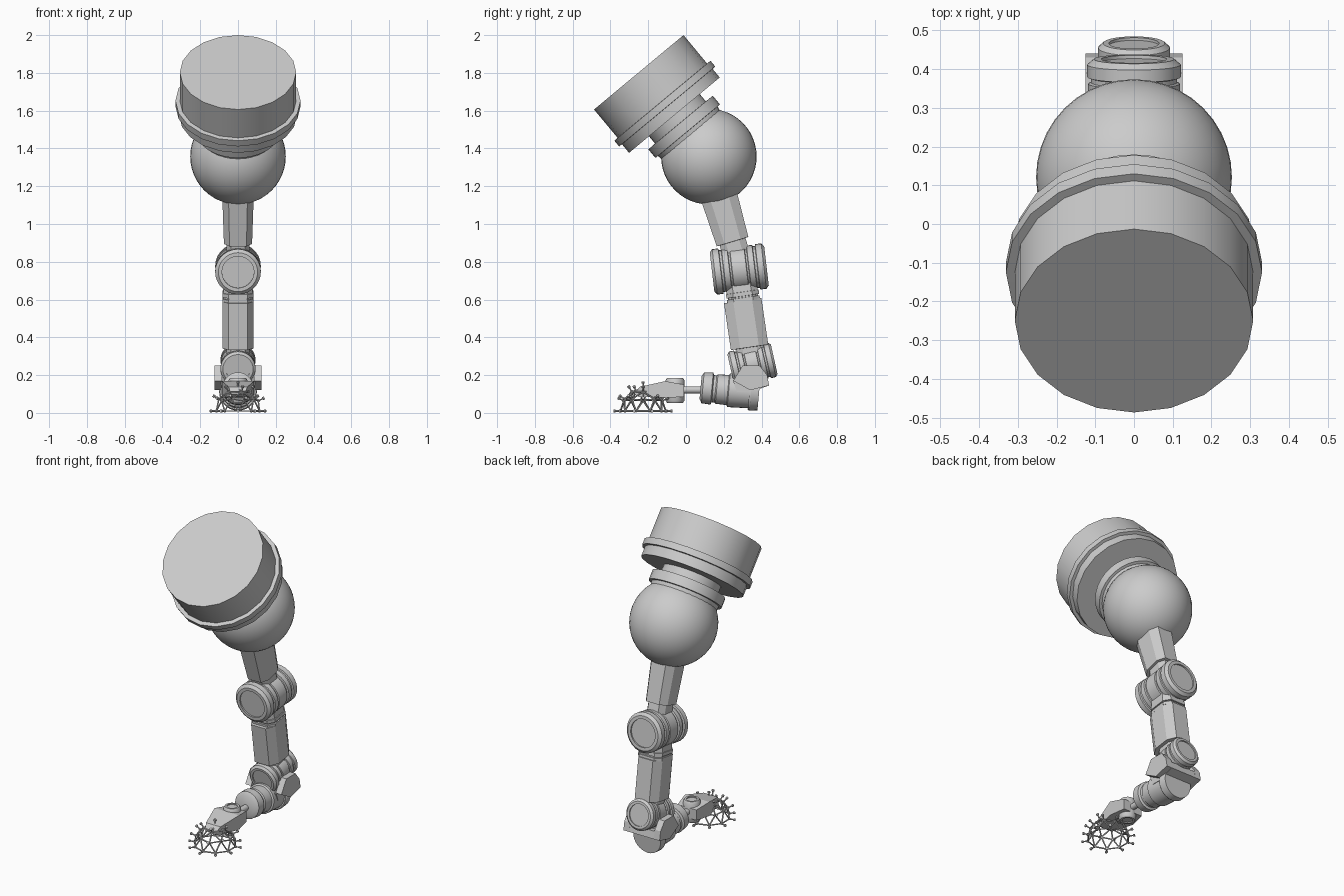
import bpy, bmesh, math
from mathutils import Vector

if "Cube" in bpy.data.objects:
    bpy.data.objects.remove(bpy.data.objects["Cube"])


def finish(name, bm, angle=35):
    bmesh.ops.recalc_face_normals(bm, faces=bm.faces)
    me = bpy.data.meshes.new(name)
    bm.to_mesh(me)
    bm.free()
    for p in me.polygons:
        p.use_smooth = True
    me.set_sharp_from_angle(angle=math.radians(angle))
    ob = bpy.data.objects.new(name, me)
    bpy.context.collection.objects.link(ob)
    return ob


def circle(n):
    return [(math.sin(2 * math.pi * i / n), math.cos(2 * math.pi * i / n)) for i in range(n)]


def octagon(w, h, c):
    return [(w, c), (c, h), (-c, h), (-w, c), (-w, -c), (-c, -h), (c, -h), (w, -c)]


def sweep(bm, origin, axis, section, stations):
    """Loft a section along an axis; stations are (distance, scale)."""
    o, a = Vector(origin), Vector(axis).normalized()
    ref = Vector((1, 0, 0)) if abs(a.x) < 0.9 else Vector((0, 0, 1))
    u = (ref - a * ref.dot(a)).normalized()
    v = a.cross(u)
    rings = [[bm.verts.new(o + a * d + (u * x + v * y) * s) for x, y in section]
             for d, s in stations]
    n = len(section)
    for r0, r1 in zip(rings, rings[1:]):
        for i in range(n):
            bm.faces.new((r0[i], r0[(i + 1) % n], r1[(i + 1) % n], r1[i]))
    bm.faces.new(rings[0][::-1])
    bm.faces.new(rings[-1])


def part(name, origin, axis, section, stations, angle=35):
    bm = bmesh.new()
    sweep(bm, origin, axis, section, stations)
    return finish(name, bm, angle)


def plate(name, pts, x_out, x_in=None):
    """Side profile of (y, z) points spanning two x positions (per-point outer width)."""
    bm = bmesh.new()
    outs = x_out if isinstance(x_out, list) else [x_out] * len(pts)
    ins = [-x for x in outs] if x_in is None else [x_in] * len(pts)
    a = [bm.verts.new((x, y, z)) for x, (y, z) in zip(outs, pts)]
    b = [bm.verts.new((x, y, z)) for x, (y, z) in zip(ins, pts)]
    n = len(pts)
    bm.faces.new(a)
    bm.faces.new(b[::-1])
    for i in range(n):
        bm.faces.new((a[i], b[i], b[(i + 1) % n], a[(i + 1) % n]))
    return finish(name, bm, 5)


# Base drum with flange, and neck collar
top, tilt = (0, -0.25, 1.803), (0, 0.64, -0.77)
part("drum", top, tilt, circle(20), [(0, .308), (.195, .308), (.196, .331), (.235, .331),
                                     (.236, .312), (.295, .312)])
part("neck", top, tilt, circle(32), [(.28, .175), (.345, .175), (.346, .222), (.405, .222),
                                     (.406, .205), (.44, .2)])

# Ball shoulder
bm = bmesh.new()
bmesh.ops.create_uvsphere(bm, u_segments=40, v_segments=24, radius=0.253)
bmesh.ops.translate(bm, verts=bm.verts, vec=(0, .121, 1.357))
finish("shoulder_ball", bm)

# Upper arm and lower arm: chamfered bars
part("upper_arm", (0, .165, 1.18), (0, .285, -.958), octagon(.08, .094, .048),
     [(0, 1.05), (.285, .93), (.286, .76), (.36, .76)], 5)
part("lower_arm_collar", (0, .292, .68), (0, .146, -.989), octagon(.08, .085, .05),
     [(0, .95), (.04, .98), (.041, 1.03), (.062, 1.03), (.063, .95), (.07, .95),
      (.071, 1.03), (.09, 1.03)], 5)
part("lower_arm", (0, .30, .595), (0, .146, -.989), octagon(.082, .1, .05),
     [(0, 1), (.25, 1), (.251, .75), (.31, .75)], 5)

# Elbow and wrist joints: grooved barrels with recessed end faces


def joint(name, center, axis, half, r):
    side = [(1 - .06, .7), (1, .7), (1, .86), (.9, 1), (.68, 1), (.66, .92), (.58, .92),
            (.56, .98), (.36, .98), (.34, .9), (.28, .9), (.26, .96)]
    prof = [(-d * half, s * r) for d, s in side] + [(d * half, s * r) for d, s in side[::-1]]
    part(name, center, axis, circle(28), prof, 30)


joint("elbow_joint", (0, .282, .762), (0, .993, .117), .145, .121)
joint("wrist_joint", (0, .352, .257), (0, .975, -.0 + .22), .118, .093)

# Wrist bracket: two cheeks and a saddle
cheek = [(.25, .17), (.30, .25), (.39, .25), (.43, .20), (.44, .145), (.34, .12)]
for s, side in ((1, "right"), (-1, "left")):
    plate("wrist_cheek_" + side, cheek, s * .125, s * .085)
plate("wrist_saddle", [(.25, .165), (.43, .19), (.44, .145), (.34, .11), (.27, .11)], .09)

# Horizontal forearm barrel, back disc and rod
fwd = (0, .995, -.09)
part("forearm_barrel", (0, .077, .134), fwd, circle(28),
     [(0, .06), (.012, .082), (.06, .085), (.066, .072), (.08, .072), (.086, .078),
      (.145, .08), (.15, .09), (.27, .086)], 30)
part("forearm_back_disc", (0, .335, .112), fwd, circle(28), [(0, .095), (.01, .1), (.052, .094)], 30)
part("rod", (0, -.02, .122), (0, 1, 0), circle(16), [(0, .019), (.12, .019)])

# Hand wedge with vertical pivot knob
plate("hand", [(-.01, .15), (-.11, .168), (-.245, .138), (-.275, .10), (-.25, .085),
               (-.11, .08), (-.01, .085)], [.065, .085, .05, .035, .05, .085, .065])
part("hand_pivot", (0, -.058, .053), (0, 0, 1), circle(20),
     [(.006, .03), (0, .03), (0, .042), (.012, .05), (.12, .05), (.132, .042), (.132, .03), (.126, .03)])

# Geodesic half-ball cage with knobbed spikes
ico = bmesh.new()
bmesh.ops.create_icosphere(ico, subdivisions=2, radius=.12)
base = Vector((0, -.227, .01))
bm = bmesh.new()
for e in ico.edges:
    a, b = (v.co.copy() for v in e.verts)
    if min(a.z, b.z) > -.005:
        sweep(bm, base + a, b - a, circle(6), [(0, .0042), ((b - a).length, .0042)])
for v in ico.verts:
    if v.co.z > -.005:
        sweep(bm, base + v.co, v.co, circle(8),
              [(-.006, .007), (.006, .007), (.007, .004), (.024, .004), (.026, .008), (.036, .008)])
ico.free()
finish("dome_cage", bm)
